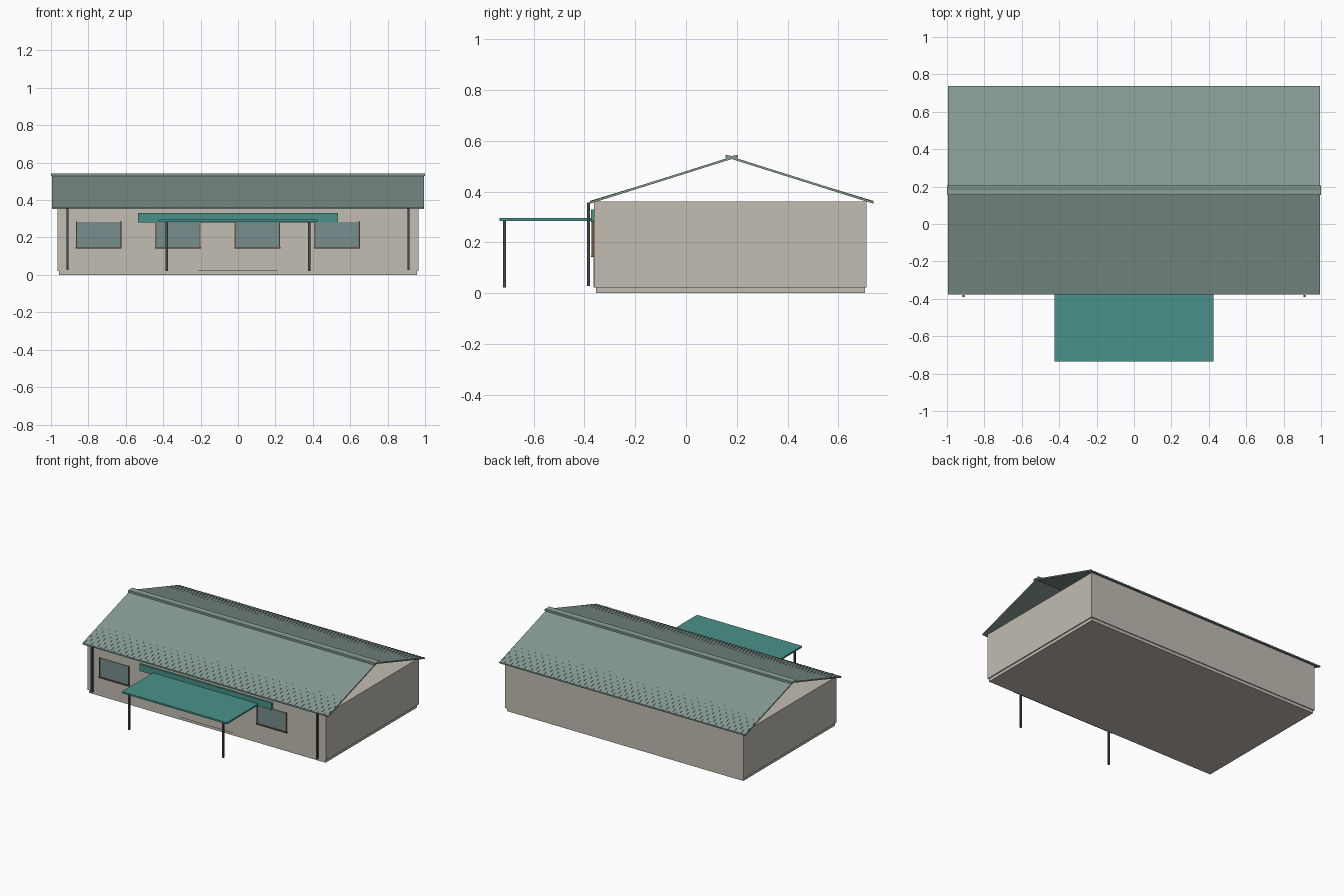
import bpy, bmesh

if "Cube" in bpy.data.objects:
    bpy.data.objects.remove(bpy.data.objects["Cube"])


def material(name, rgb):
    m = bpy.data.materials.new(name)
    m.diffuse_color = (*rgb, 1)
    m.use_nodes = True
    m.node_tree.nodes["Principled BSDF"].inputs["Base Color"].default_value = m.diffuse_color
    return m


WALL = material("warm_grey_wall", (0.54, 0.505, 0.447))
ROOF = material("grey_green_roof", (0.235, 0.318, 0.29))
TEAL = material("teal_canopy", (0.065, 0.29, 0.255))
DARK = material("dark_metal", (0.055, 0.07, 0.067))
GLASS = material("window_glass", (0.187, 0.275, 0.266))
BROWN = material("brown_frame", (0.156, 0.091, 0.053))


def finish(name, bm, mat):
    bmesh.ops.recalc_face_normals(bm, faces=bm.faces)
    me = bpy.data.meshes.new(name)
    bm.to_mesh(me)
    bm.free()
    me.materials.append(mat)
    ob = bpy.data.objects.new(name, me)
    bpy.context.collection.objects.link(ob)
    return ob


def add_profile(bm, pts, x0, x1):
    """Extrude a (y, z) outline from x0 to x1."""
    a = [bm.verts.new((x0, y, z)) for y, z in pts]
    b = [bm.verts.new((x1, y, z)) for y, z in pts]
    bm.faces.new(a)
    bm.faces.new(b[::-1])
    for i in range(len(pts)):
        j = (i + 1) % len(pts)
        bm.faces.new((a[i], a[j], b[j], b[i]))


def add_box(bm, x0, x1, y0, y1, z0, z1):
    add_profile(bm, [(y0, z0), (y1, z0), (y1, z1), (y0, z1)], x0, x1)


def box(name, mat, *dims):
    bm = bmesh.new()
    add_box(bm, *dims)
    return finish(name, bm, mat)


def profile(name, mat, pts, x0, x1):
    bm = bmesh.new()
    add_profile(bm, pts, x0, x1)
    return finish(name, bm, mat)


# Plinth and main body
box("plinth", WALL, -0.957, 0.957, -0.355, 0.705, 0, 0.022)
box("walls", WALL, -0.965, 0.965, -0.362, 0.712, 0.022, 0.36)

# Open-gabled roof sheet
RIDGE, HALF, EAVE, TOP, THICK = 0.18, 0.558, 0.361, 0.537, 0.009
profile("roof", ROOF,
        [(RIDGE - HALF, EAVE), (RIDGE, TOP), (RIDGE + HALF, EAVE),
         (RIDGE + HALF, EAVE - THICK), (RIDGE, TOP - THICK),
         (RIDGE - HALF, EAVE - THICK)], -0.995, 0.995)

# Shallow ribs that fade into the roof above each eave
bm = bmesh.new()
slope = (TOP - EAVE) / HALF
for side in (-1, 1):
    eave_y, fade_y = RIDGE + side * HALF, RIDGE + side * (HALF - 0.2)
    pts = [(eave_y, EAVE - 0.004), (eave_y, EAVE + 0.002),
           (fade_y, EAVE + 0.2 * slope), (fade_y, EAVE + 0.2 * slope - 0.004)]
    for i in range(75):
        x = -0.984 + i * 1.968 / 74
        add_profile(bm, pts, x - 0.003, x + 0.003)
finish("roof_ribs", bm, ROOF)

# Ridge cap with raised lips
profile("ridge_cap", ROOF,
        [(0.155, 0.528), (0.155, 0.543), (0.165, 0.543), (0.18, 0.54),
         (0.195, 0.543), (0.205, 0.543), (0.205, 0.528), (0.18, 0.536)], -1, 1)

# Entrance: door panel, fascia board and flat canopy
box("door_panel", WALL, -0.215, 0.215, -0.364, -0.36, 0.022, 0.285)
box("canopy_fascia", TEAL, -0.535, 0.535, -0.375, -0.36, 0.28, 0.33)
box("canopy", TEAL, -0.425, 0.425, -0.735, -0.362, 0.284, 0.296)

# Canopy posts and corner downpipes
for s, label in ((-1, "left"), (1, "right")):
    x = s * 0.381
    box("canopy_post_" + label, DARK, x - 0.006, x + 0.006,
        -0.721, -0.709, 0.022, 0.285)
    x = s * 0.912
    box("downpipe_" + label, DARK, x - 0.006, x + 0.006,
        -0.391, -0.379, 0.027, 0.357)

# Front windows with brown side jambs and sill
for i, x0 in enumerate((-0.865, -0.441, -0.017, 0.41)):
    x1 = x0 + 0.24
    box(f"window_glass_{i + 1}", GLASS, x0, x1, -0.367, -0.361, 0.146, 0.284)
    bm = bmesh.new()
    add_box(bm, x0 - 0.001, x0 + 0.005, -0.372, -0.361, 0.142, 0.286)
    add_box(bm, x1 - 0.005, x1 + 0.001, -0.372, -0.361, 0.142, 0.286)
    add_box(bm, x0 - 0.003, x1 + 0.003, -0.375, -0.361, 0.141, 0.148)
    finish(f"window_frame_{i + 1}", bm, BROWN)
